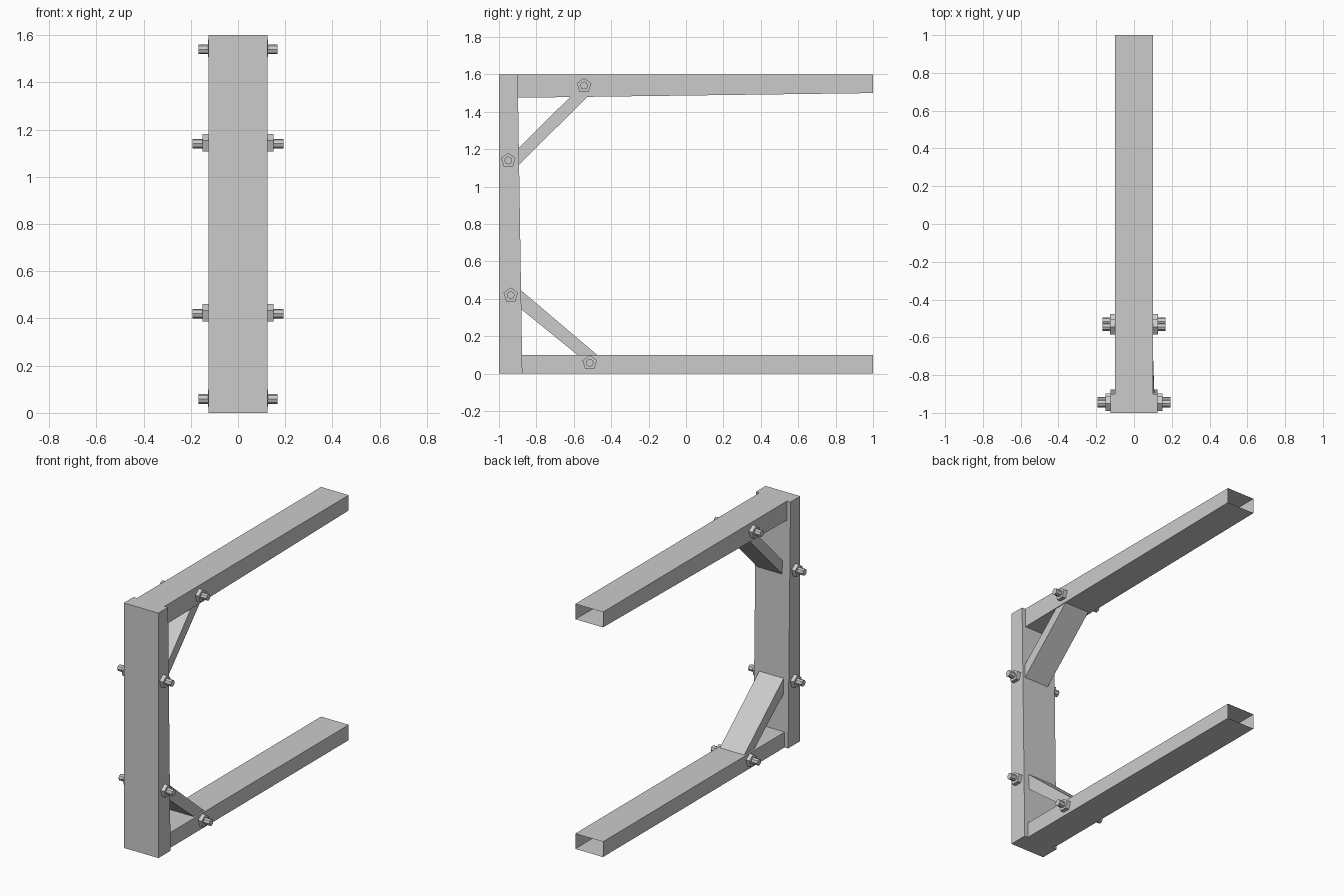
import bpy, bmesh, math

if "Cube" in bpy.data.objects:
    bpy.data.objects.remove(bpy.data.objects["Cube"])


def prism(name, profile, right, left, skip=()):
    """Prism along x from a (y, z) profile; right/left give x at each point."""
    n = len(profile)
    bm = bmesh.new()
    a = [bm.verts.new((right[i], y, z)) for i, (y, z) in enumerate(profile)]
    b = [bm.verts.new((left[i], y, z)) for i, (y, z) in enumerate(profile)]
    bm.faces.new(a)
    bm.faces.new(b[::-1])
    for i in range(n):
        if i not in skip:
            j = (i + 1) % n
            bm.faces.new((a[j], a[i], b[i], b[j]))
    bmesh.ops.recalc_face_normals(bm, faces=bm.faces[:])
    me = bpy.data.meshes.new(name)
    bm.to_mesh(me)
    bm.free()
    ob = bpy.data.objects.new(name, me)
    bpy.context.collection.objects.link(ob)
    return ob


def bar(name, profile, half, skip=()):
    n = len(profile)
    return prism(name, profile, [half] * n, [-half] * n, skip)


def ring(y, z, r, n):
    return [(y - r * math.sin(2 * math.pi * i / n),
             z + r * math.cos(2 * math.pi * i / n)) for i in range(n)]


# Upright post with a slightly slanted inner face
bar("post", [(-1, 0), (-0.875, 0), (-0.9, 1.6), (-1, 1.6)], 0.125)

# Hollow beams, open at both ends (sides 1 and 3 skipped)
bar("upper_beam", [(-0.9, 1.475), (1, 1.5), (1, 1.6), (-0.9, 1.6)], 0.1, (1, 3))
bar("lower_beam", [(-0.876, 0), (1, 0), (1, 0.1), (-0.876, 0.1)], 0.1, (1, 3))

# Diagonal braces; the upper one sits slightly skewed
prism("upper_brace", [(-0.9, 1.11), (-0.525, 1.482), (-0.62, 1.479), (-0.9, 1.2)],
      [0.108, 0.095, 0.095, 0.108], [-0.07, -0.083, -0.083, -0.07])
bar("lower_brace", [(-0.882, 0.345), (-0.58, 0.1), (-0.475, 0.1), (-0.884, 0.447)], 0.088)

# Through bolts with five-sided nuts on both sides
for label, y, z, side in (("upper_beam", -0.545, 1.54, 0.1),
                          ("upper_post", -0.95, 1.14, 0.125),
                          ("lower_post", -0.937, 0.42, 0.125),
                          ("lower_beam", -0.515, 0.058, 0.1)):
    bar(label + "_bolt", ring(y, z, 0.021, 8), side + 0.068)
    for s, word in ((1, "right"), (-1, "left")):
        prism(f"{label}_nut_{word}", ring(y, z, 0.041, 5),
              [s * (side + 0.026)] * 5, [s * side] * 5)
